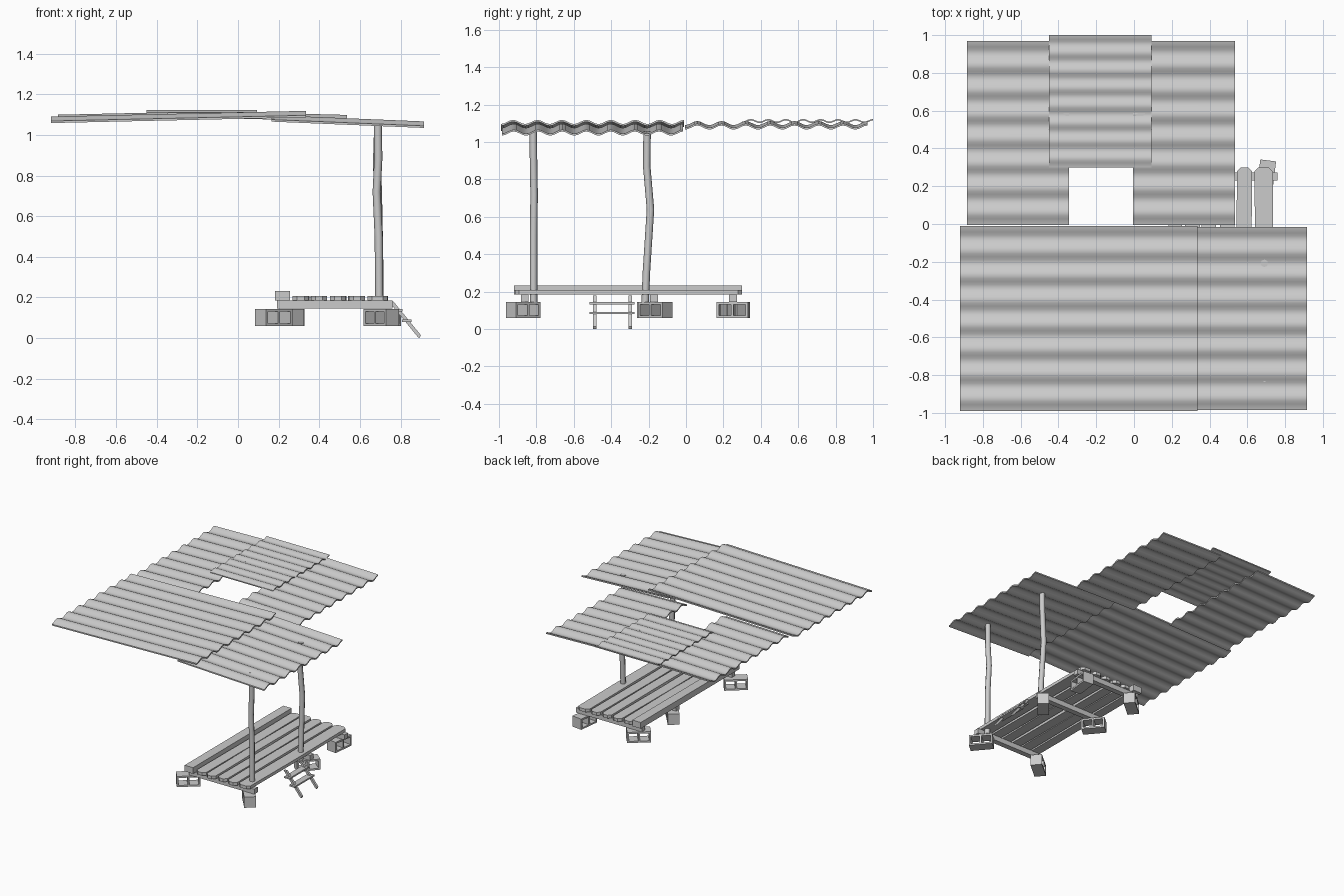
import bpy, bmesh, math
from mathutils import Vector, Matrix

if "Cube" in bpy.data.objects:
    bpy.data.objects.remove(bpy.data.objects["Cube"])


def make(name, bm, smooth=False):
    bmesh.ops.recalc_face_normals(bm, faces=bm.faces)
    me = bpy.data.meshes.new(name)
    bm.to_mesh(me)
    bm.free()
    ob = bpy.data.objects.new(name, me)
    bpy.context.collection.objects.link(ob)
    if smooth:
        bpy.ops.object.select_all(action='DESELECT')
        ob.select_set(True)
        bpy.context.view_layer.objects.active = ob
        bpy.ops.object.shade_smooth_by_angle(angle=math.radians(50))
    return ob


def box(name, x0, x1, y0, y1, z0, z1):
    bm = bmesh.new()
    size = Matrix.Diagonal((x1 - x0, y1 - y0, z1 - z0, 1))
    mid = Matrix.Translation(((x0 + x1) / 2, (y0 + y1) / 2, (z0 + z1) / 2))
    bmesh.ops.create_cube(bm, size=1, matrix=mid @ size)
    return make(name, bm)


def prism(bm, outline, offset):
    # closed solid from a planar outline swept by an offset
    a = [bm.verts.new(p) for p in outline]
    b = [bm.verts.new(Vector(p) + Vector(offset)) for p in outline]
    bm.faces.new(a)
    bm.faces.new(b[::-1])
    for i in range(len(a)):
        j = (i + 1) % len(a)
        bm.faces.new((a[i], b[i], b[j], a[j]))


def corrugated(name, x0, x1, y0, y1, z0, z1, waves=7.5, amp=0.011, thick=0.01):
    bm = bmesh.new()
    n = int(waves * 8)
    rows = []
    for i in range(n + 1):
        t = i / n
        y = y0 + (y1 - y0) * t
        w = -amp * math.cos(2 * math.pi * waves * t)
        rows.append([bm.verts.new((x, y, z + w + h)) for x, z, h in
                     ((x0, z0, -thick / 2), (x1, z1, -thick / 2),
                      (x1, z1, thick / 2), (x0, z0, thick / 2))])
    for r, s in zip(rows, rows[1:]):
        for k in range(4):
            bm.faces.new((r[k], r[(k + 1) % 4], s[(k + 1) % 4], s[k]))
    bm.faces.new(rows[0])
    bm.faces.new(rows[-1][::-1])
    make(name, bm, True)


def post(name, path, radius=0.02, sides=8):
    bm = bmesh.new()
    rings = []
    for x, y, z in path:
        rings.append([bm.verts.new((x + radius * math.cos(a), y + radius * math.sin(a), z))
                      for a in (2 * math.pi * k / sides for k in range(sides))])
    for r, s in zip(rings, rings[1:]):
        for k in range(sides):
            bm.faces.new((r[k], r[(k + 1) % sides], s[(k + 1) % sides], s[k]))
    bm.faces.new(rings[0])
    bm.faces.new(rings[-1])
    make(name, bm, True)


def hollow_block(name, x, y, angle, l=0.085, d=0.042, h=0.042, wall=0.013):
    # two-cell block lying on its side, cells open through the depth
    bm = bmesh.new()
    xs = [-l, -l + wall, -wall / 2, wall / 2, l - wall, l]
    zs = [-h, -h + wall, h - wall, h]
    grid = {(i, k): bm.verts.new((a, -d, c)) for i, a in enumerate(xs) for k, c in enumerate(zs)}
    for i in range(5):
        for k in range(3):
            if k == 1 and i in (1, 3):
                continue
            bm.faces.new((grid[i, k], grid[i + 1, k], grid[i + 1, k + 1], grid[i, k + 1]))
    ext = bmesh.ops.extrude_face_region(bm, geom=bm.faces[:], use_keep_orig=True)
    moved = [v for v in ext['geom'] if isinstance(v, bmesh.types.BMVert)]
    bmesh.ops.translate(bm, verts=moved, vec=(0, 2 * d, 0))
    bm.transform(Matrix.Translation((x, y, 0.102)) @ Matrix.Rotation(math.radians(angle), 4, 'Z'))
    make(name, bm)


# roof sheets
corrugated("roof_front_left", -0.92, 0.335, -0.99, -0.01, 1.074, 1.102)
corrugated("roof_front_right", 0.165, 0.915, -0.985, -0.015, 1.081, 1.05)
corrugated("roof_back_left", -0.885, -0.345, -0.005, 0.97, 1.083, 1.095)
corrugated("roof_back_right", -0.005, 0.535, -0.005, 0.97, 1.096, 1.082)
corrugated("roof_patch", -0.45, 0.093, 0.30, 1.0, 1.112, 1.112, amp=0.007, thick=0.008)

# crooked posts
post("post_front", [(0.695, -0.815, 0.145), (0.692, -0.815, 0.5), (0.682, -0.812, 0.72),
                    (0.69, -0.815, 0.88), (0.688, -0.817, 1.06)])
post("post_back", [(0.695, -0.218, 0.145), (0.696, -0.212, 0.3), (0.69, -0.19, 0.64),
                   (0.684, -0.21, 0.87), (0.69, -0.208, 1.06)])

# deck planks with worn, clipped ends
planks = [(0.267, 0.348, -0.91, 0.29), (0.36, 0.437, -0.92, 0.30), (0.453, 0.53, -0.91, 0.295),
          (0.545, 0.625, -0.92, 0.30), (0.638, 0.735, -0.915, 0.30)]
for i, (x0, x1, y0, y1) in enumerate(planks):
    c, ym = 0.022, (y0 + y1) / 2
    bow = 0.004 * (-1) ** i
    z = 0.184
    bm = bmesh.new()
    prism(bm, [(x0 + c, y0, z), (x1 - c, y0, z), (x1, y0 + c, z), (x1 + bow, ym, z),
               (x1, y1 - c, z), (x1 - c, y1, z), (x0 + c, y1, z), (x0, y1 - c, z),
               (x0 + bow, ym, z), (x0, y0 + c, z)], (0, 0, 0.024))
    make(f"deck_plank_{i + 1}", bm)

# edge timber and cross beams
box("edge_timber", 0.182, 0.255, -0.92, 0.30, 0.184, 0.232)
for label, y in (("front", -0.862), ("middle", -0.172), ("back", 0.252)):
    box(f"cross_beam_{label}", 0.192, 0.76, y - 0.021, y + 0.021, 0.145, 0.184)

# hollow foundation blocks
blocks = {"front_left": (0.175, -0.865, 40), "front_right": (0.705, -0.87, 130),
          "middle_left": (0.235, -0.17, 130), "middle_right": (0.715, -0.165, 50),
          "back_left": (0.235, 0.25, 40), "back_right": (0.70, 0.252, 83)}
for label, (x, y, a) in blocks.items():
    hollow_block(f"block_{label}", x, y, a)

# leaning ladder
for label, y in (("front", -0.487), ("back", -0.298)):
    bm = bmesh.new()
    prism(bm, [(0.742, y - 0.009, 0.18), (0.885, y - 0.009, 0.005), (0.892, y - 0.009, 0.0),
               (0.9, y - 0.009, 0.014), (0.765, y - 0.009, 0.18)], (0, 0.018, 0))
    make(f"ladder_rail_{label}", bm)
for i, (x, z) in enumerate(((0.785, 0.138), (0.83, 0.085))):
    box(f"ladder_step_{i + 1}", x - 0.024, x + 0.024, -0.515, -0.275, z - 0.006, z + 0.006)
